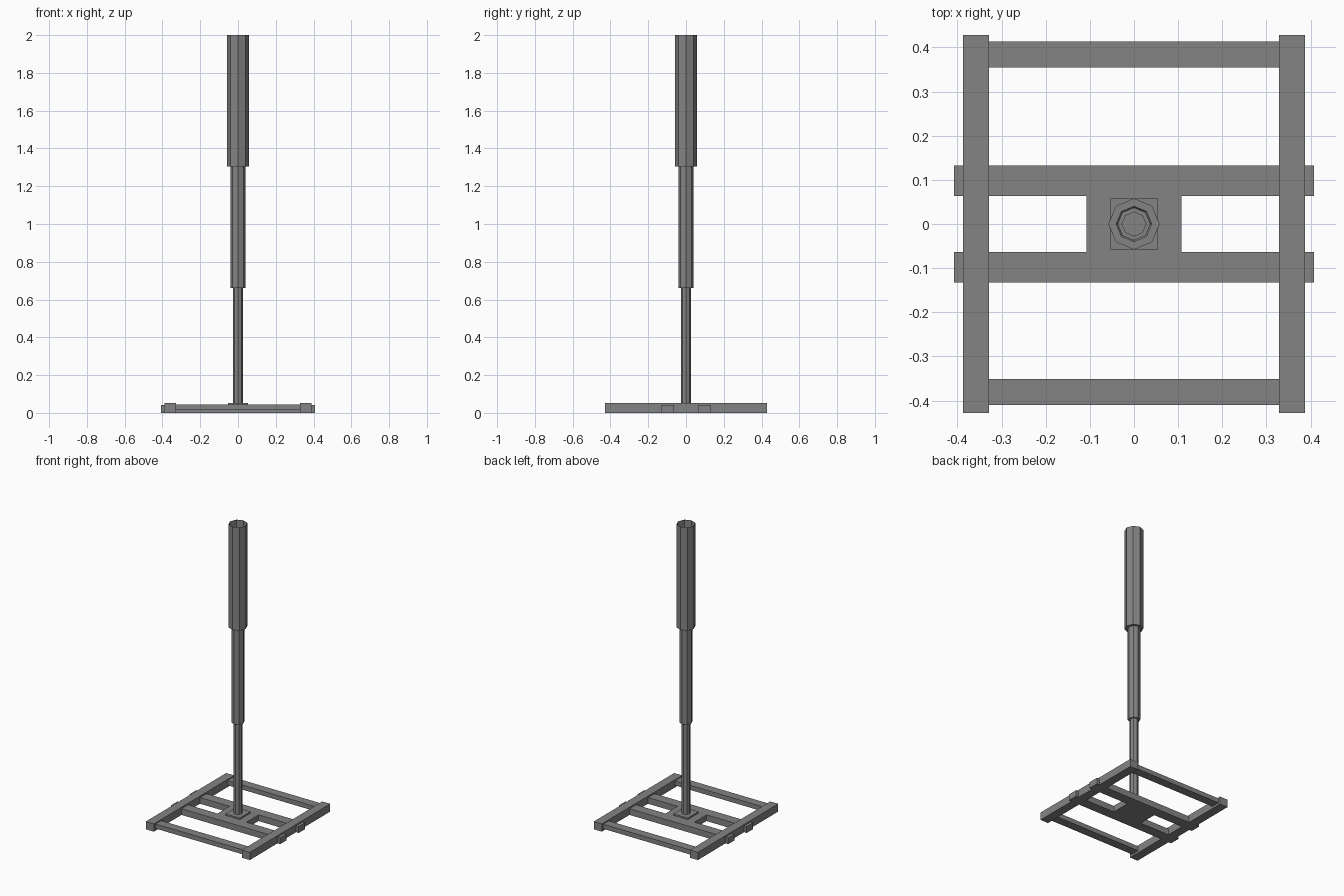
import bpy, bmesh
from math import cos, sin, pi

cube = bpy.data.objects.get("Cube")
if cube:
    bpy.data.objects.remove(cube, do_unlink=True)

steel = bpy.data.materials.new("grey steel")
steel.use_nodes = True
GREY = (0.23, 0.23, 0.23, 1)
steel.diffuse_color = GREY
steel.node_tree.nodes["Principled BSDF"].inputs["Base Color"].default_value = GREY


def finish(name, bm):
    mesh = bpy.data.meshes.new(name)
    bm.to_mesh(mesh)
    bm.free()
    mesh.materials.append(steel)
    obj = bpy.data.objects.new(name, mesh)
    bpy.context.collection.objects.link(obj)
    return obj


def box(name, x, y, z):
    """Box from (low, high) ranges on each axis."""
    bm = bmesh.new()
    for v in bmesh.ops.create_cube(bm, size=1)["verts"]:
        v.co = [(r[0] + r[1]) / 2 + c * (r[1] - r[0]) for r, c in zip((x, y, z), v.co)]
    return finish(name, bm)


def lathe(name, profile, sides=8):
    """Flat-sided surface of revolution from (radius, height) points."""
    bm = bmesh.new()
    rings = [[bm.verts.new((r * cos(2 * pi * i / sides), r * sin(2 * pi * i / sides), z))
              for i in range(sides)] for r, z in profile]
    for low, high in zip(rings, rings[1:]):
        for i in range(sides):
            j = (i + 1) % sides
            bm.faces.new((low[i], low[j], high[j], high[i]))
    bm.faces.new(rings[0][::-1])
    return finish(name, bm)


# Side rails, running front to back
for side, s in (("left", 1), ("right", -1)):
    box(side + "_rail", sorted((s * 0.328, s * 0.388)), (-0.428, 0.428), (0, 0.052))

# End bars and the two long centre bars
for end, s in (("back", 1), ("front", -1)):
    box(end + "_end_bar", (-0.33, 0.33), sorted((s * 0.353 + 0.002, s * 0.412 + 0.002)), (0.014, 0.045))
    box(end + "_centre_bar", (-0.408, 0.408), sorted((s * 0.064, s * 0.133)), (0, 0.042))

# Mounting plates under the post
box("centre_plate", (-0.108, 0.108), (-0.064, 0.064), (0, 0.042))
box("post_foot", (-0.054, 0.054), (-0.058, 0.058), (0.042, 0.052))

# Stepped post, open at the top
lathe("stepped_post", [(0.027, 0.052), (0.027, 0.66), (0.037, 0.66), (0.040, 0.665),
                       (0.040, 1.305), (0.058, 1.305), (0.058, 2.0)])
